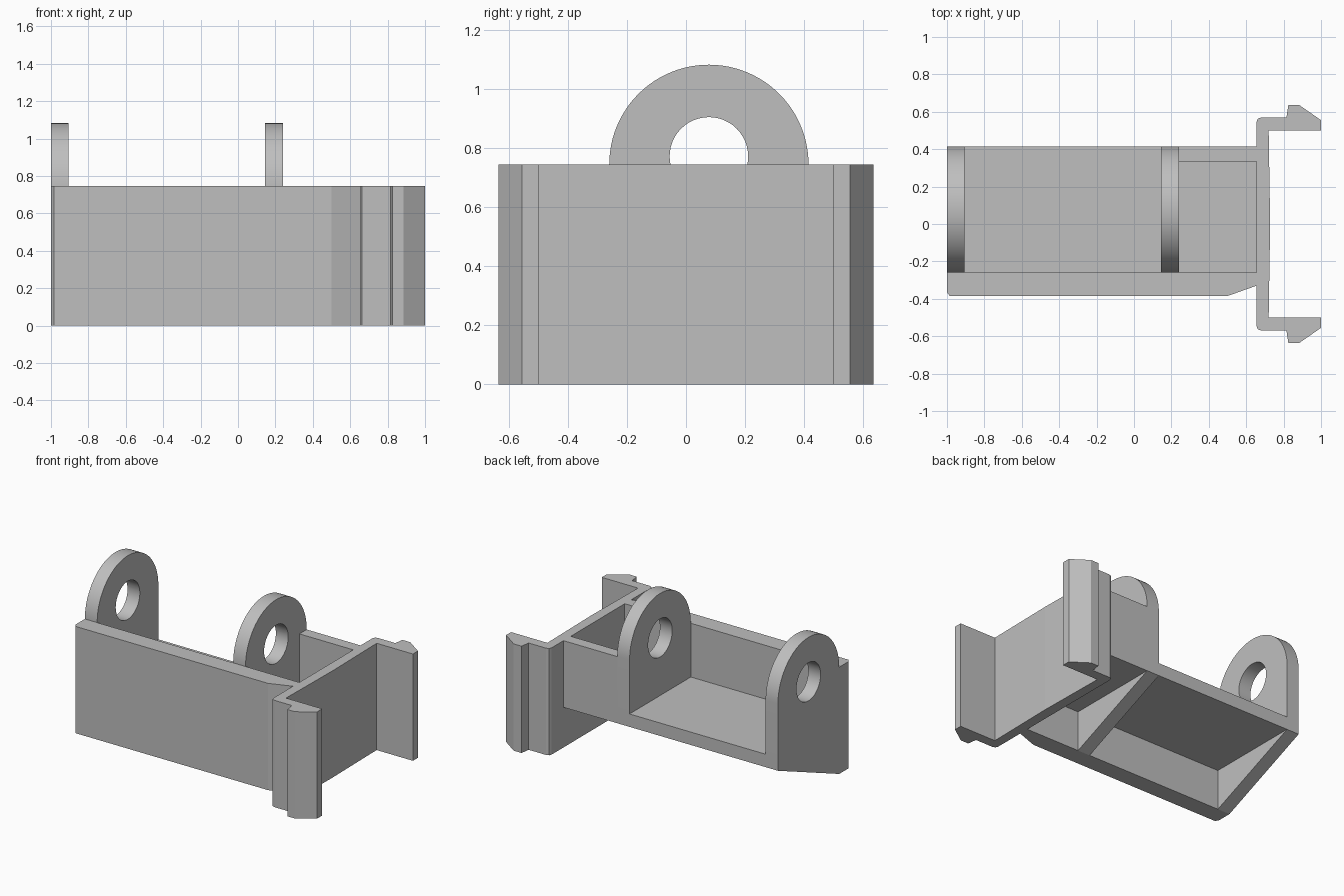
import bpy, bmesh, math
from mathutils import Vector

cube = bpy.data.objects.get("Cube")
if cube:
    bpy.data.objects.remove(cube, do_unlink=True)

grey = bpy.data.materials.new("plain grey")
grey.use_nodes = True
colour = (0.52, 0.52, 0.52, 1)
grey.diffuse_color = colour
grey.node_tree.nodes["Principled BSDF"].inputs["Base Color"].default_value = colour

HEIGHT = 0.745
FLOOR_LOW, FLOOR_TOP = 0.28, 0.37
FRONT, INNER, BACK = -0.385, -0.26, 0.415
PLATE_X = 0.655
LUG = 0.095


def prism(name, points, offset):
    """Extrude a planar outline along the offset vector."""
    bm = bmesh.new()
    face = bm.faces.new([bm.verts.new(p) for p in points])
    new = bmesh.ops.extrude_face_region(bm, geom=[face])["geom"]
    moved = [v for v in new if isinstance(v, bmesh.types.BMVert)]
    bmesh.ops.translate(bm, verts=moved, vec=Vector(offset))
    bmesh.ops.recalc_face_normals(bm, faces=bm.faces)
    mesh = bpy.data.meshes.new(name)
    bm.to_mesh(mesh)
    bm.free()
    mesh.materials.append(grey)
    obj = bpy.data.objects.new(name, mesh)
    bpy.context.collection.objects.link(obj)
    return obj


def upright(name, outline, low=0, high=HEIGHT):
    return prism(name, [(x, y, low) for x, y in outline], (0, 0, high - low))


def box(name, x0, x1, y0, y1, z0, z1):
    return upright(name, [(x0, y0), (x1, y0), (x1, y1), (x0, y1)], z0, z1)


def arc(cy, cz, r, start, end, steps):
    angles = [start + (end - start) * i / steps for i in range(steps + 1)]
    return [(cy + r * math.cos(a), cz + r * math.sin(a)) for a in angles]


# Front wall with small corner chamfers and a tapered end
upright("front_wall", [(-1, INNER), (-1, FRONT + 0.02), (-0.985, FRONT),
                       (0.5, FRONT), (PLATE_X, -0.33), (PLATE_X, INNER)])

# Lugs: gusset below, rounded eye above, with a drilled hole
mid = (INNER + BACK) / 2
radius = (BACK - INNER) / 2
profile = [(INNER, 0), (BACK, FLOOR_LOW)] + arc(mid, HEIGHT, radius, 0, math.pi, 48)
hole = arc(mid, 0.772, 0.133, 0, math.tau, 48)[:-1]
for name, x in (("outer_lug", -1), ("middle_lug", 0.145)):
    lug = prism(name, [(x, y, z) for y, z in profile], (LUG, 0, 0))
    cutter = prism("hole_cutter", [(x - 0.05, y, z) for y, z in hole], (0.2, 0, 0))
    cutter.hide_render = True
    cut = lug.modifiers.new("hole", "BOOLEAN")
    cut.operation = "DIFFERENCE"
    cut.solver = "EXACT"
    cut.object = cutter
    bpy.ops.object.select_all(action="DESELECT")
    lug.select_set(True)
    bpy.context.view_layer.objects.active = lug
    bpy.ops.object.modifier_apply(modifier="hole")
    bpy.data.objects.remove(cutter, do_unlink=True)
    bpy.ops.object.shade_smooth_by_angle(angle=math.radians(25))

# Floors of the open bay and the end pocket
box("bay_floor", -1 + LUG, 0.145, INNER, BACK, FLOOR_LOW, FLOOR_TOP)
box("pocket_floor", 0.145 + LUG, PLATE_X, INNER, BACK, FLOOR_LOW, FLOOR_TOP)
box("pocket_back_wall", 0.145 + LUG, PLATE_X, 0.335, BACK, FLOOR_TOP, HEIGHT)

# Clip: slightly bowed plate with a hooked arm at each end
half = [(0.728, 0), (0.72, 0.5), (1, 0.5), (1, 0.555), (0.885, 0.635), (0.825, 0.635),
        (0.815, 0.57), (PLATE_X + 0.025, 0.57), (PLATE_X + 0.007, 0.563), (PLATE_X, 0.545)]
mirrored = [(x, -y) for x, y in reversed(half[1:])]
upright("clip_plate", half + mirrored)
